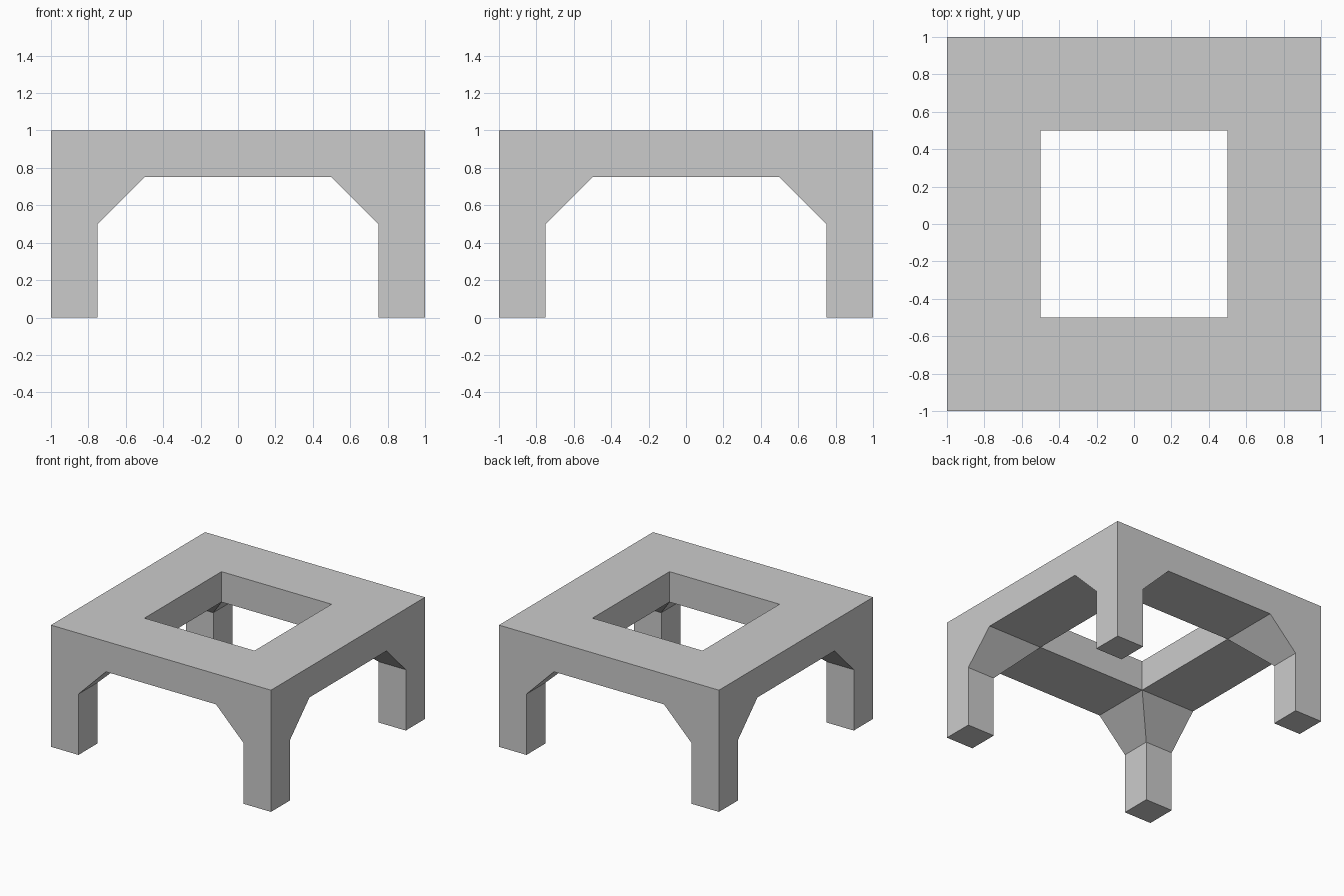
import bpy, bmesh

if "Cube" in bpy.data.objects:
    bpy.data.objects.remove(bpy.data.objects["Cube"])

bm = bmesh.new()


def bridge(a, b, skip=()):
    for i in range(4):
        if i not in skip:
            j = (i + 1) % 4
            bm.faces.new((a[i], a[j], b[j], b[i]))


# corner leg: square sections (height, inner edge) flaring into the top
rings = []
for z, w in ((0, 0.75), (0.5, 0.75), (0.75, 0.5), (1, 0.5)):
    rings.append([bm.verts.new((x, y, z)) for x, y in ((w, w), (1, w), (1, 1), (w, 1))])
bm.faces.new(rings[0])
bm.faces.new(rings[3])
bridge(rings[0], rings[1])
bridge(rings[1], rings[2])
bridge(rings[2], rings[3], skip=(0, 3))

# half rails of the top frame, running to the mirror planes
low, high = rings[2], rings[3]
for axis, (i, j) in ((1, (0, 1)), (0, (3, 0))):
    start = [low[i], low[j], high[j], high[i]]
    end = []
    for v in start:
        co = v.co.copy()
        co[axis] = 0
        end.append(bm.verts.new(co))
    bridge(start, end)

bmesh.ops.recalc_face_normals(bm, faces=bm.faces[:])
mesh = bpy.data.meshes.new("table_frame")
bm.to_mesh(mesh)
bm.free()
table = bpy.data.objects.new("table_frame", mesh)
bpy.context.collection.objects.link(table)

# mirror the quarter to all four corners
mirror = table.modifiers.new("four_corners", 'MIRROR')
mirror.use_axis = (True, True, False)
mirror.use_clip = True
